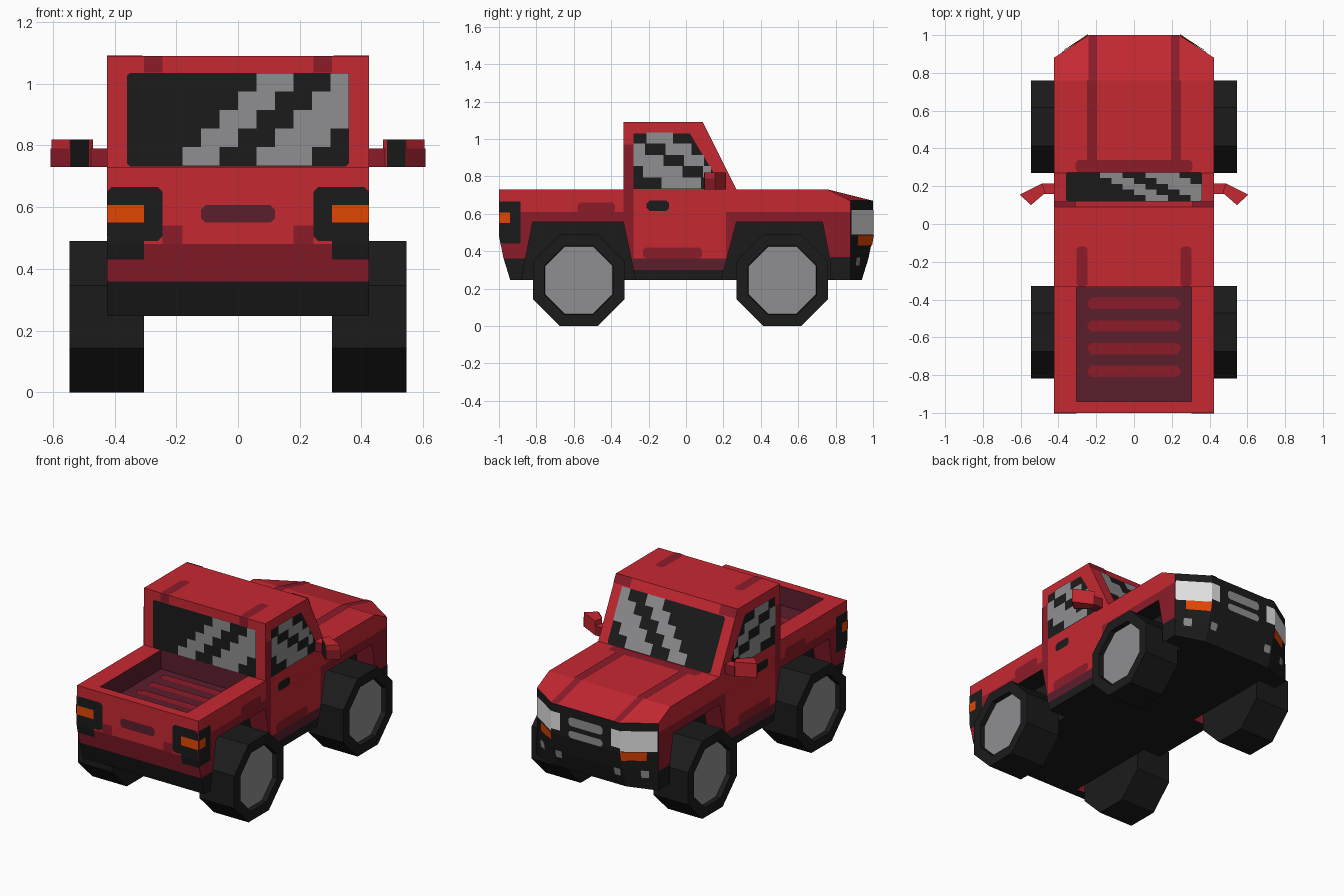
import bpy, bmesh, math
from mathutils import Vector, Matrix

if "Cube" in bpy.data.objects:
    bpy.data.objects.remove(bpy.data.objects["Cube"])


def lin(c):
    c /= 255
    return c / 12.92 if c <= 0.04045 else ((c + 0.055) / 1.055) ** 2.4


COLOURS = {"red": (198, 40, 50), "dark red": (140, 28, 42), "maroon": (91, 30, 44),
           "black": (27, 27, 27), "grey": (143, 143, 145),
           "light grey": (228, 228, 228), "orange": (228, 70, 4)}
MATS = {}
for n, rgb in COLOURS.items():
    MATS[n] = bpy.data.materials.new(n)
    MATS[n].diffuse_color = (*[lin(c) for c in rgb], 1)
W = .424          # half width of the body


def finish(name, bm, mats):
    me = bpy.data.meshes.new(name)
    bm.to_mesh(me)
    bm.free()
    for m in mats:
        me.materials.append(MATS[m])
    ob = bpy.data.objects.new(name, me)
    bpy.context.collection.objects.link(ob)
    return ob


def panel(name, mat, polys, f, lift):
    """Flat painted plate: 2D polygons mapped onto a surface by f, raised by lift."""
    bm = bmesh.new()
    lift = Vector(lift)
    for poly in polys:
        face = bm.faces.new([bm.verts.new(Vector(f(*p)) + lift) for p in poly])
        face.normal_update()
        if face.normal.dot(lift) < 0:
            face.normal_flip()
    return finish(name, bm, [mat])


def rect(a, b, c, d):
    return [(a, c), (b, c), (b, d), (a, d)]


def soft(a, b, c, d, r=0.015):
    return [(a + r, c), (b - r, c), (b, c + r), (b, d - r),
            (b - r, d), (a + r, d), (a, d - r), (a, c + r)]


def prism(name, mats, pts, f, g, index=lambda n: 0):
    """Solid between the outline mapped by f and the same outline mapped by g."""
    bm = bmesh.new()
    A = [bm.verts.new(f(*p)) for p in pts]
    B = [bm.verts.new(g(*p)) for p in pts]
    bm.faces.new(A)
    bm.faces.new(B)
    for i in range(len(pts)):
        j = (i + 1) % len(pts)
        bm.faces.new((A[i], A[j], B[j], B[i]))
    bmesh.ops.recalc_face_normals(bm, faces=bm.faces)
    for face in bm.faces:
        face.material_index = index(face.normal)
    return finish(name, bm, mats)


# Body: horizontal outlines stacked by height (z, rear y, nose y)
LEVELS = [(.247, -.94, .94), (.36, -.975, .975), (.48, -1, 1),
          (.61, -1, 1), (.67, -1, 1), (.73, -1, .76)]
BODY = ["red", "dark red", "black", "maroon"]
bm = bmesh.new()
rings = []
for z, yb, yf in LEVELS:
    yc = .76 if z == .73 else .88
    rings.append([bm.verts.new((x, y, z)) for x, y in
                  ((-W, yb), (W, yb), (W, yc), (.24, yf), (-.24, yf), (-W, yc))])
bm.faces.new(rings[0]).material_index = 2
for k in range(5):
    for i in range(6):
        j = (i + 1) % 6
        face = bm.faces.new((rings[k][i], rings[k][j], rings[k + 1][j], rings[k + 1][i]))
        if k == 0 or (i in (2, 3, 4) and k < 4):
            face.material_index = 2                      # bumpers and nose
        elif k == 1 or (k == 2 and i in (1, 5)):
            face.material_index = 1                      # lower sides
# Deck around the load bed, bed walls and floor
FLOOR = .61
t = rings[-1]
BED = [(-.305, -.94), (.305, -.94), (.305, -.333), (-.305, -.333)]
h = [bm.verts.new((x, y, .73)) for x, y in BED]
fl = [bm.verts.new((x, y, FLOOR)) for x, y in BED]
for vs in ((t[0], t[1], h[1], h[0]), (t[1], t[2], h[2], h[1]),
           (t[2], t[3], t[4], t[5], h[3], h[2]), (t[5], t[0], h[0], h[3])):
    bm.faces.new(vs)
for i in range(4):
    j = (i + 1) % 4
    bm.faces.new((h[i], h[j], fl[j], fl[i])).material_index = 3
bm.faces.new(fl).material_index = 3
bmesh.ops.recalc_face_normals(bm, faces=bm.faces)
body = finish("body", bm, BODY)

# Wheel wells cut into the body
cutters = []
for s in (1, -1):
    for pts in ([(-.882, .24), (-.82, .555), (-.335, .555), (-.268, .24)],
                [(.187, .24), (.27, .555), (.73, .555), (.792, .24)]):
        c = prism("well_cutter", BODY, pts, lambda y, z: (s * .30, y, z),
                  lambda y, z: (s * .5, y, z),
                  lambda n: 1 if abs(n.y) > .5 else 2)
        c.hide_render = True
        mod = body.modifiers.new("well", 'BOOLEAN')
        mod.operation, mod.solver, mod.object = 'DIFFERENCE', 'EXACT', c
        cutters.append(c)
bpy.context.view_layer.update()
cut = bpy.data.meshes.new_from_object(
    body.evaluated_get(bpy.context.evaluated_depsgraph_get()))
body.modifiers.clear()
body.data = cut
for c in cutters:
    bpy.data.objects.remove(c)

panel("bed_ribs", "dark red", [soft(-.245, .245, y - .03, y + .03, .02)
      for y in (-.42, -.54, -.66, -.78)], lambda x, y: (x, y, FLOOR), (0, 0, .004))

# Cab
prism("cab", ["red"], [(-.333, .73), (-.333, 1.09), (.09, 1.09), (.27, .73)],
      lambda y, z: (-W, y, z), lambda y, z: (W, y, z))


# Front and rear glass with stepped reflections
def shine(bands, step, lo, hi):
    out = []
    for r in range(5):
        z = .735 + .06 * r
        for a, b in bands:
            a2 = max(lo, a + step * r)
            b2 = min(hi(z + .03), b + step * r)
            if b2 > a2:
                out.append(rect(a2, b2, z, z + .06))
    return out


def back(x, z):
    return (x, -.333, z)


def shield(x, z):
    return (x, .27 - (z - .73) * .5, z)


for name, f, d in (("rear", back, (0, -1, 0)), ("front", shield, (0, .9, .45))):
    d = Vector(d)
    panel(name + "_window", "black", [soft(-.36, .36, .732, 1.035, .01)], f, d * .003)
    panel(name + "_window_shine", "grey",
          shine([(-.18, -.06), (.06, .24)], .06, -.36, lambda z: .36), f, d * .006)

# Side paintwork, side glass, wheels, lamps and mirrors, on both sides
for s, tag in ((1, "right"), (-1, "left")):
    def side(y, z):
        return (s * W, y, z)

    def sp(name, mat, polys, lift=.003):
        panel(f"{tag}_{name}", mat, polys, side, (s * lift, 0, 0))

    sp("door_lower", "red", [rect(-.28, .215, .36, .61)], .002)
    sp("sill", "maroon", [[(-.282, .30), (.203, .30), (.219, .36), (-.293, .36)]], .002)
    sp("door_trim", "dark red", [soft(-.23, .085, .36, .42),
                                 rect(-.333, -.28, .61, .97), soft(-.58, -.38, .60, .66)])
    sp("front_bumper_side", "black", [rect(.772, .88, .25, .37)])
    sp("door_handle", "black", [soft(-.21, -.09, .615, .67)])
    sp("side_window", "black", [[(-.28, .732), (-.28, 1.03), (.02, 1.03), (.20, .732)]])
    sp("side_window_shine", "grey",
       shine([(-.13, .08), (.19, .33)], -.1, -.28,
             lambda z: .19 - (z - .73) * .6), .006)
    # Tail lamps
    sp("tail_lamp_side", "black", [rect(-1, -.885, .48, .665),
                                   [(-1, .48), (-.885, .48), (-.885, .44), (-.99, .44)]])
    sp("tail_lamp_side_light", "orange", [rect(-1, -.94, .55, .607)], .006)

    def rear(x, z):
        return (s * x, -1 + max(0, .48 - z) * .21, z)
    panel(tag + "_tail_lamp", "black", [soft(.245, W, .49, .665),
          rect(.305, W, .48, .50), rect(.305, W, .43, .48)], rear, (0, -.003, 0))
    panel(tag + "_tail_light", "orange", [rect(.305, W, .55, .607)], rear, (0, -.006, 0))

    # Nose corner: k runs 0 to 1 across the angled face, above 1 onto the flat front
    def nose(k, z):
        yf = 1 - max(0, .48 - z) * .21
        if k > 1:
            return (s * (.24 - (k - 1) * .18), yf, z)
        return (s * (W - (W - .24) * k), .88 + (yf - .88) * k, z)
    out = Vector((s * .0015, .0025, 0))
    panel(tag + "_headlight", "light grey",
          [soft(.02, 1, .49, .62, .01), rect(1, 1.35, .51, .62)], nose, out)
    panel(tag + "_indicator", "orange", [rect(.3, 1, .43, .488)], nose, out * 2)
    panel(tag + "_fog_lamps", "grey", [soft(.25, .5, .32, .37), soft(1.08, 1.35, .32, .37)],
          nose, out * 2.4)

    # Hood and roof stripes
    panel(tag + "_hood_stripe", "dark red",
          [rect(.195, .25, .33, .76), [(.195, .76), (.24, .76), (.24, 1), (.195, 1)]],
          lambda x, y: (s * x, y, .73 - max(0, y - .76) * .25), (0, 0, .004))
    panel(tag + "_roof_stripe", "dark red", [soft(.245, .305, -.333, -.12)],
          lambda x, y: (s * x, y, 1.09), (0, 0, .003))
    panel(tag + "_roof_stripe_rear", "dark red", [rect(.245, .305, 1.037, 1.09)],
          lambda x, z: (s * x, -.333, z), (0, -.003, 0))
    panel(tag + "_windshield_corner", "dark red", [rect(.31, W, 1.04, 1.09)],
          lambda x, z: shield(s * x, z), (0, .003, .002))

    # Mirrors
    prism(tag + "_mirror_arm", ["dark red", "red"],
          [(.42, .16), (.48, .16), (.49, .215), (.42, .215)],
          lambda x, y: (s * x, y, .73), lambda x, y: (s * x, y, .79),
          lambda n: 1 if n.z > .5 else 0)
    prism(tag + "_mirror_head", ["red"],
          [(.485, .215), (.605, .155), (.545, .10), (.47, .165)],
          lambda x, y: (s * x, y, .73), lambda x, y: (s * x, y, .82))
    panel(tag + "_mirror_glass", "black", [rect(.2, 1, .73, .82)],
          lambda k, z: (s * (.47 + .075 * k), .165 - .065 * k, z), (-s * .002, -.003, 0))
    panel(tag + "_mirror_trim", "dark red", [rect(0, 1, .73, .79)],
          lambda k, z: (s * (.545 + .06 * k), .10 + .055 * k, z), (s * .002, -.002, 0))

    # Wheels: octagonal tyres with recessed hubs
    for y, end in ((.515, "front"), (-.573, "rear")):
        bm = bmesh.new()
        R = .245 / math.cos(math.pi / 8)
        bmesh.ops.create_cone(bm, cap_ends=True, segments=8, radius1=R, radius2=R, depth=.242,
                              matrix=Matrix.Translation((s * .425, y, .245))
                              @ Matrix.Rotation(math.pi / 2, 4, 'Y')
                              @ Matrix.Rotation(math.pi / 8, 4, 'Z'))
        bm.normal_update()
        cap = [f for f in bm.faces if f.normal.x * s > .9]
        bmesh.ops.inset_region(bm, faces=cap, thickness=.066, depth=0)
        bmesh.ops.inset_region(bm, faces=cap, thickness=.003, depth=0)
        for v in cap[0].verts:
            v.co.x -= s * .03
        cap[0].material_index = 1
        finish(f"{tag}_{end}_wheel", bm, ["black", "grey"])

# Cowl, tailgate handle and grille
panel("cowl", "dark red", [soft(-.31, .31, .275, .34)],
      lambda x, y: (x, y, .73), (0, 0, .003))
panel("tailgate_handle", "maroon", [soft(-.12, .12, .55, .607)],
      lambda x, z: (x, -1, z), (0, -.003, 0))
panel("tailgate_shade", "dark red", [rect(-.245, -.18, .48, .54), rect(.18, .245, .48, .54)],
      lambda x, z: (x, -1, z), (0, -.002, 0))
panel("grille_slots", "grey", [soft(-.12, .12, .56, .615), soft(-.12, .12, .485, .53)],
      lambda x, z: (x, 1, z), (0, .003, 0))

for m in bpy.data.materials:
    if m.users and not m.is_grease_pencil:
        m.use_nodes = True
        m.node_tree.nodes["Principled BSDF"].inputs["Base Color"].default_value = m.diffuse_color
